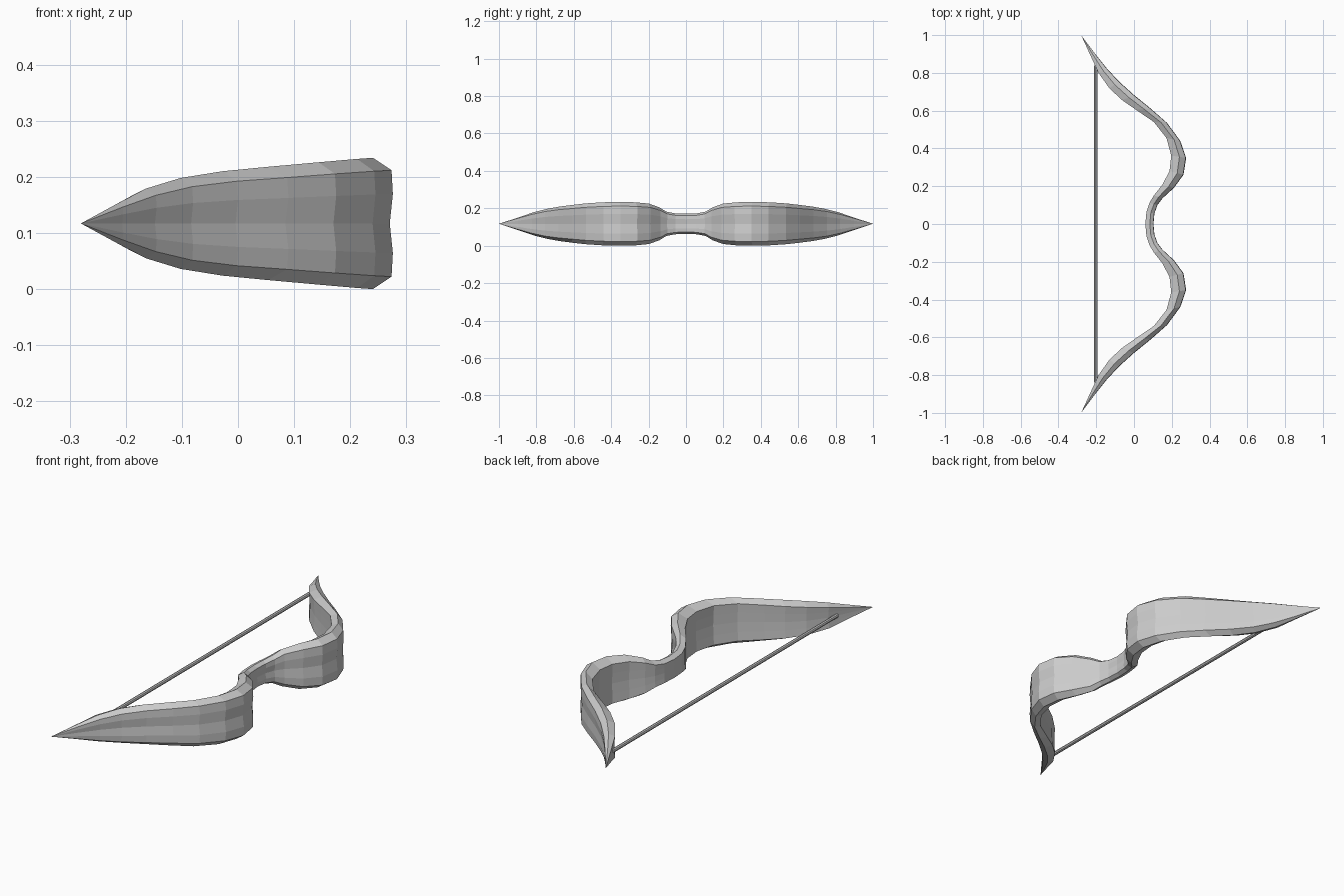
import bpy, bmesh
from mathutils import Vector

ZC = 0.117  # mid height of the bow

# Half of the bow, grip to tip: outer x, outer y, inner x, inner y, half height
HALF = [
    (0.103, 0.000, 0.060, 0.000, 0.054),
    (0.108, 0.055, 0.066, 0.065, 0.056),
    (0.124, 0.100, 0.082, 0.112, 0.065),
    (0.150, 0.135, 0.106, 0.152, 0.088),
    (0.210, 0.190, 0.150, 0.208, 0.108),
    (0.262, 0.260, 0.188, 0.280, 0.115),
    (0.276, 0.350, 0.197, 0.362, 0.117),
    (0.245, 0.440, 0.172, 0.455, 0.115),
    (0.175, 0.535, 0.105, 0.540, 0.109),
    (0.090, 0.610, 0.010, 0.605, 0.101),
    (0.000, 0.683, -0.062, 0.655, 0.093),
    (-0.080, 0.755, -0.130, 0.718, 0.081),
    (-0.145, 0.825, -0.188, 0.800, 0.062),
    (-0.205, 0.900, -0.225, 0.880, 0.036),
    (-0.280, 1.000, -0.280, 1.000, 0.000),
]

# Cross-section: position from inner (0) to outer (1), and height factor
SECTION = [(0.93, 0), (1.0, 0.45), (0.97, 0.81), (0.55, 1), (0.0, 0.81),
           (0.03, 0.42), (0.05, 0), (0.03, -0.42), (0.0, -0.81),
           (0.55, -1), (0.97, -0.81), (1.0, -0.45)]


def finish(bm, name):
    bmesh.ops.remove_doubles(bm, verts=bm.verts, dist=1e-5)
    bmesh.ops.recalc_face_normals(bm, faces=bm.faces)
    mesh = bpy.data.meshes.new(name)
    bm.to_mesh(mesh)
    bm.free()
    obj = bpy.data.objects.new(name, mesh)
    bpy.context.collection.objects.link(obj)
    return obj


# Bow body: sections lofted from one tip to the other
stations = [(ox, -oy, ix, -iy, h) for ox, oy, ix, iy, h in reversed(HALF[1:])] + HALF
bm = bmesh.new()
rings = []
for ox, oy, ix, iy, h in stations:
    outer, inner = Vector((ox, oy, ZC)), Vector((ix, iy, ZC))
    rings.append([bm.verts.new(inner.lerp(outer, t) + Vector((0, 0, h * v)))
                  for t, v in SECTION])
n = len(SECTION)
for a, b in zip(rings, rings[1:]):
    for i in range(n):
        j = (i + 1) % n
        bm.faces.new((a[i], a[j], b[j], b[i]))
finish(bm, "bow_body")

# Bowstring: thin straight cylinder between the limbs
bpy.ops.mesh.primitive_cylinder_add(vertices=8, radius=0.009, depth=1.68,
                                    location=(-0.203, 0, ZC),
                                    rotation=(1.5707963, 0, 0))
bpy.context.object.name = "bowstring"
